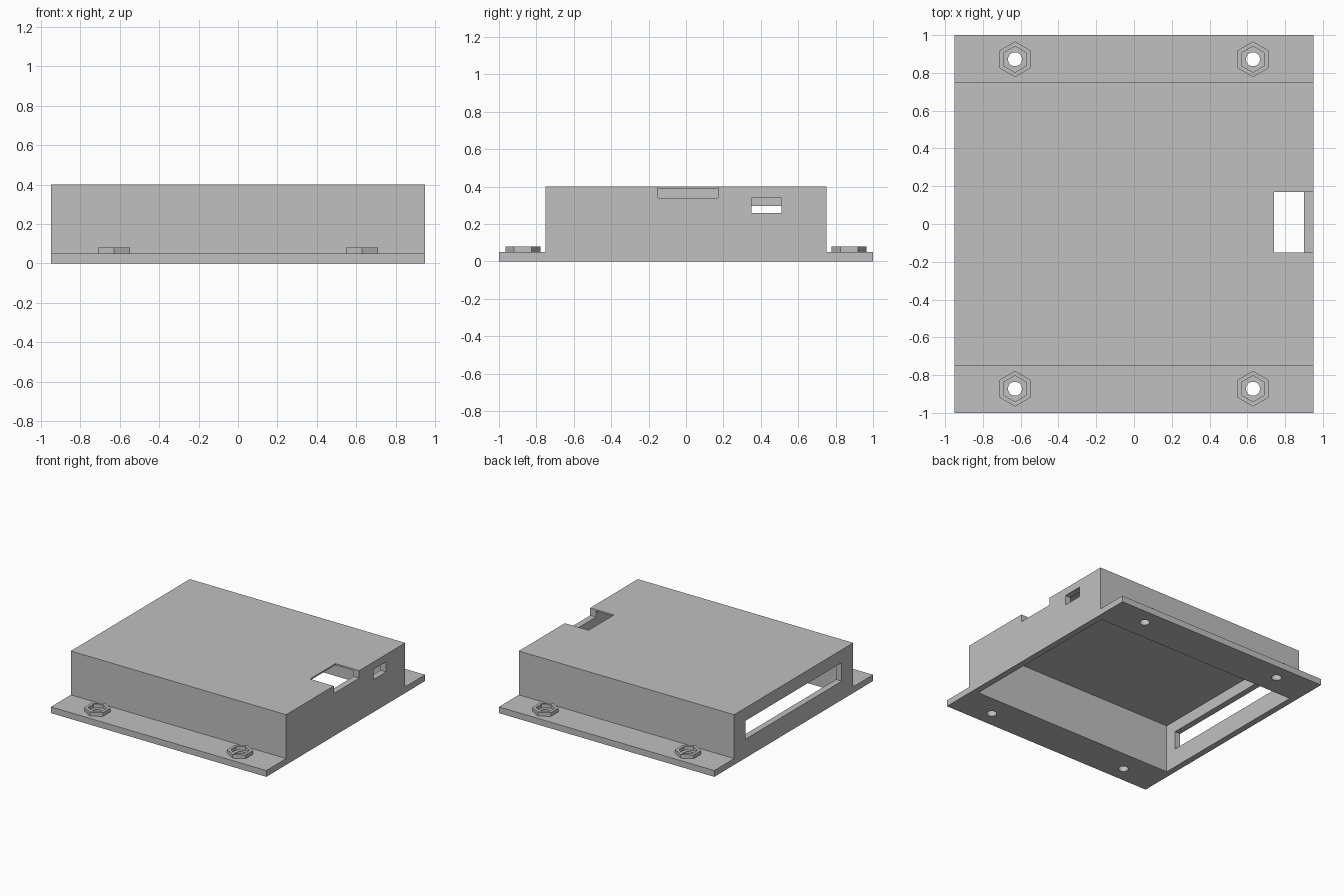
import bpy
import bmesh
from math import sin, cos, tau

if "Cube" in bpy.data.objects:
    bpy.data.objects.remove(bpy.data.objects["Cube"], do_unlink=True)

# Single plastic material
GREY = (0.53, 0.53, 0.53, 1)
plastic = bpy.data.materials.new("grey plastic")
plastic.use_nodes = True
plastic.diffuse_color = GREY
plastic.node_tree.nodes["Principled BSDF"].inputs["Base Color"].default_value = GREY

# Main dimensions
HALF_X, HALF_Y, BODY_Y = 0.95, 1.0, 0.75
HEIGHT, FLANGE, WALL, ROOF = 0.40, 0.05, 0.05, 0.0125
NUT_X, NUT_Y, COLLAR_TOP = 0.63, 0.872, 0.08


def make_object(name, bm):
    bmesh.ops.recalc_face_normals(bm, faces=bm.faces)
    mesh = bpy.data.meshes.new(name)
    bm.to_mesh(mesh)
    bm.free()
    mesh.materials.append(plastic)
    obj = bpy.data.objects.new(name, mesh)
    bpy.context.scene.collection.objects.link(obj)
    return obj


def prism(name, points, offset):
    """Extrude a closed outline along an offset vector."""
    bm = bmesh.new()
    face = bm.faces.new([bm.verts.new(p) for p in points])
    result = bmesh.ops.extrude_face_region(bm, geom=[face], use_keep_orig=True)
    moved = [v for v in result["geom"] if isinstance(v, bmesh.types.BMVert)]
    bmesh.ops.translate(bm, verts=moved, vec=offset)
    return make_object(name, bm)


def box(name, x, y, z):
    outline = [(x[0], y[0], z[0]), (x[1], y[0], z[0]),
               (x[1], y[1], z[0]), (x[0], y[1], z[0])]
    return prism(name, outline, (0, 0, z[1] - z[0]))


def ring(cx, cy, z, radius, sides):
    """Regular polygon with a corner pointing along y."""
    return [(cx + radius * sin(tau * i / sides), cy + radius * cos(tau * i / sides), z)
            for i in range(sides)]


def cut(target, cutter):
    cutter.hide_render = True
    mod = target.modifiers.new("cut", "BOOLEAN")
    mod.operation = "DIFFERENCE"
    mod.solver = "EXACT"
    mod.object = cutter
    bpy.context.view_layer.objects.active = target
    bpy.ops.object.modifier_apply(modifier=mod.name)
    bpy.data.objects.remove(cutter, do_unlink=True)


# Housing: stepped profile with mounting flanges, run along x
half = [(HALF_Y, 0), (HALF_Y, FLANGE), (BODY_Y, FLANGE), (BODY_Y, HEIGHT)]
profile = half + [(-y, z) for y, z in reversed(half)]
housing = prism("housing", [(-HALF_X, y, z) for y, z in profile], (2 * HALF_X, 0, 0))

# Hollow interior, open underneath
inner_x, inner_y = HALF_X - WALL, BODY_Y - WALL
cut(housing, box("cavity", (-inner_x, inner_x), (-inner_y, inner_y), (-0.1, HEIGHT - ROOF)))
# Notch through the roof and the top of the left wall
cut(housing, box("roof_notch", (0.74, 1.1), (-0.15, 0.17), (0.34, 0.5)))
# Small window in the left wall
cut(housing, box("small_window", (0.8, 1.1), (0.35, 0.51), (0.26, 0.34)))
# Long slot in the right wall
cut(housing, box("long_slot", (-1.1, -0.8), (-0.605, 0.605), (0.15, 0.297)))

# Screw holes and hexagonal nut collars on the flanges
for x_side, x_name in ((-1, "right"), (1, "left")):
    for y_side, y_name in ((-1, "front"), (1, "back")):
        cx, cy = x_side * NUT_X, y_side * NUT_Y
        cut(housing, prism("screw_hole", ring(cx, cy, -0.1, 0.037, 24), (0, 0, 0.3)))
        collar = prism(f"nut_collar_{y_name}_{x_name}",
                       ring(cx, cy, FLANGE, 0.094, 6), (0, 0, COLLAR_TOP - FLANGE))
        cut(collar, prism("nut_pocket", ring(cx, cy, 0, 0.069, 6), (0, 0, 0.2)))
